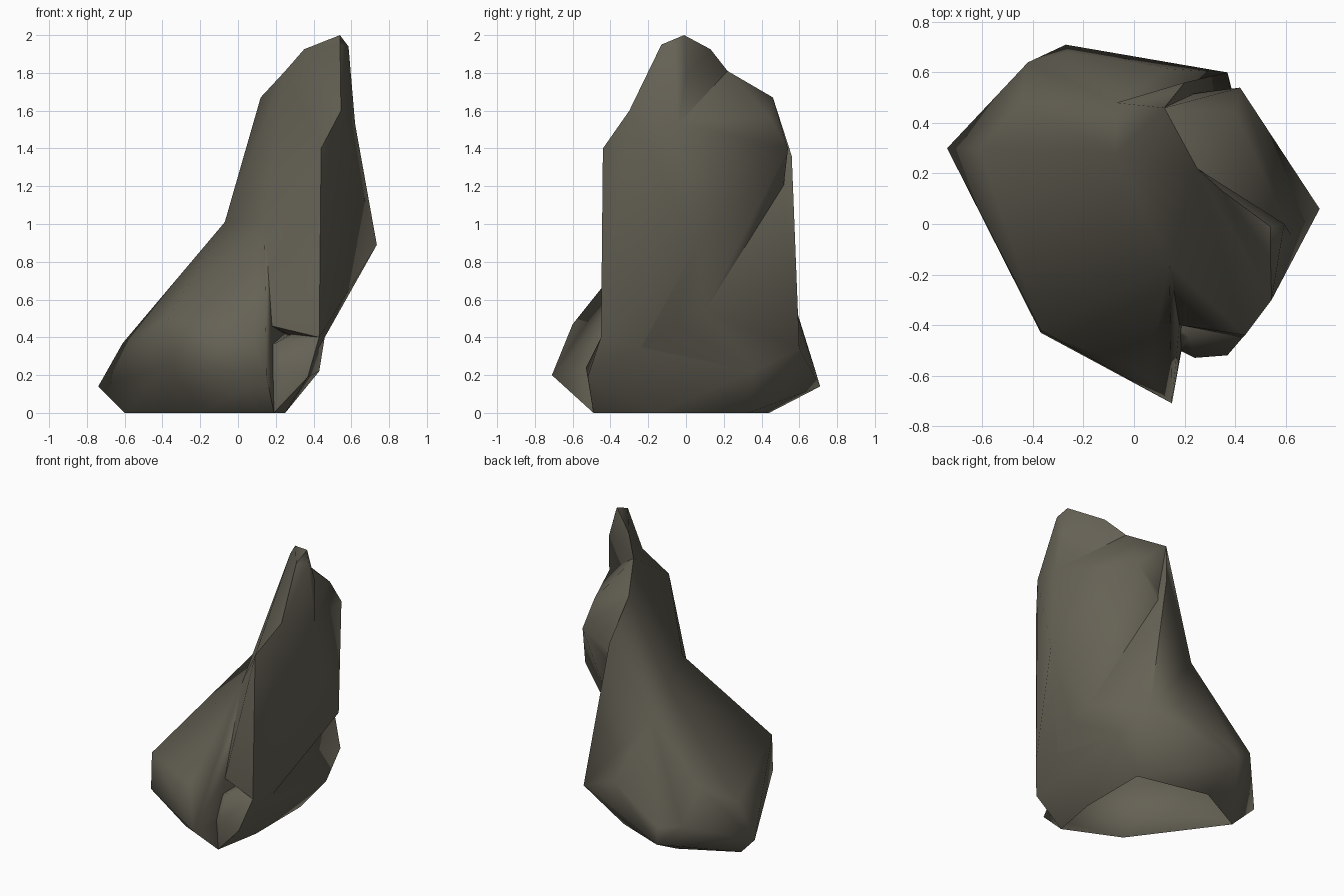
import bpy
import bmesh

old = bpy.data.objects.get("Cube")
if old:
    bpy.data.objects.remove(old, do_unlink=True)

# Corner points of the rock, grouped by region
crest = {
    "peak": (.54, -.01, 2), "peak_front": (.54, -.13, 1.95),
    "peak_left": (.585, -.06, 1.94), "peak_back_left": (.595, 0, 1.79),
    "ridge_upper": (.35, .13, 1.925), "ridge_lower": (.25, .22, 1.81),
    "crest_foot": (.62, -.04, 1.53), "front_shoulder": (.545, -.3, 1.6),
}
shoulders = {
    "back_shoulder": (.12, .46, 1.67), "left_shoulder": (.4, .44, 1.57),
    "back_left_shoulder": (.42, .54, 1.4), "fin_top": (.44, -.44, 1.4),
    "left_bulge": (.735, .06, .89),
}
waist = {
    "right_waist": (-.07, .28, 1.01), "back_waist": (-.07, .48, .88),
    "front_waist": (.14, -.16, 1.02), "groove": (.18, -.4, .46),
}
# Crease where the slab meets the foot
crease = {
    "fin_base": (.43, -.45, .4), "left_crease": (.48, -.12, .53),
    "low_crease": (.42, -.25, .33), "valley": (.46, .1, .54),
}
heel = {"back_left_heel": (.37, .6, .34)}
back_edge = {"back_edge": (.2, .56, 1.36)}
skirt = {
    "right_tip": (-.74, .3, .14), "right_brow": (-.61, .3, .37),
    "back_right_brow": (-.45, .48, .5), "back_right_corner": (-.42, .64, .28),
    "back_tip": (-.27, .71, .14), "back_ridge": (-.26, .68, .24),
    "back_brow": (.13, .615, .44), "front_tip": (.15, -.71, .2),
    "front_brow": (.05, -.6, .47), "front_right_brow": (-.37, -.42, .5),
    "front_right_corner": (-.37, -.43, .25),
}
sole = {
    "sole_back_left": (.25, .33, 0), "sole_back": (-.24, .44, 0),
    "sole_right": (-.6, .25, 0), "sole_front_right": (-.18, -.32, 0),
    "sole_front": (.19, -.49, 0), "sole_left": (.25, -.16, 0),
}
toe = {
    "toe_inner": (.24, -.53, .24), "toe_outer": (.37, -.52, .19),
    "toe_top": (.22, -.45, .38), "left_heel": (.43, .36, .22),
}


def stone_block(name, *groups):
    """Wrap a convex stone block around the given corner points."""
    bm = bmesh.new()
    for co in sorted({co for group in groups for co in group.values()}):
        bm.verts.new(co)
    hull = bmesh.ops.convex_hull(bm, input=bm.verts[:])
    loose = [v for v in hull["geom_interior"] if isinstance(v, bmesh.types.BMVert)]
    bmesh.ops.delete(bm, geom=loose, context="VERTS")
    bmesh.ops.recalc_face_normals(bm, faces=bm.faces[:])
    mesh = bpy.data.meshes.new(name)
    bm.to_mesh(mesh)
    bm.free()
    block = bpy.data.objects.new(name, mesh)
    bpy.context.collection.objects.link(block)
    return block


# Broad lower mass, then the leaning slab, its back wall, its crest and its foot
slab_top = {key: crest[key] for key in ("ridge_lower", "crest_foot", "front_shoulder")}
wall_top = {"back_shoulder": shoulders["back_shoulder"]}
rock = stone_block("rock", waist, heel, skirt, sole)
parts = [
    stone_block("leaning_slab", slab_top, shoulders, waist, crease),
    stone_block("back_wall", wall_top, back_edge, waist, heel, crease),
    stone_block("crest", crest),
    stone_block("left_foot", toe, sole, crease, heel),
]

# Fuse the blocks into one boulder
bpy.ops.object.select_all(action="DESELECT")
rock.select_set(True)
bpy.context.view_layer.objects.active = rock
for block in parts:
    union = rock.modifiers.new("fuse", "BOOLEAN")
    union.operation = "UNION"
    union.solver = "EXACT"
    union.object = block
    bpy.ops.object.modifier_apply(modifier=union.name)
    bpy.data.objects.remove(block, do_unlink=True)

# Leave the underside open where the boulder meets the ground
bm = bmesh.new()
bm.from_mesh(rock.data)
ground = [f for f in bm.faces if all(v.co.z < .01 for v in f.verts)]
bmesh.ops.delete(bm, geom=ground, context="FACES")
for face in bm.faces:
    face.material_index = 0
bm.to_mesh(rock.data)
bm.free()

# Dark olive grey stone
stone = bpy.data.materials.new("olive_grey_stone")
stone.use_nodes = True
colour = (.13, .12, .09, 1)
stone.diffuse_color = colour
stone.node_tree.nodes["Principled BSDF"].inputs["Base Color"].default_value = colour
rock.data.materials.clear()
rock.data.materials.append(stone)

# Soft facets with crisp main edges
bpy.ops.object.shade_smooth_by_angle(angle=1)
